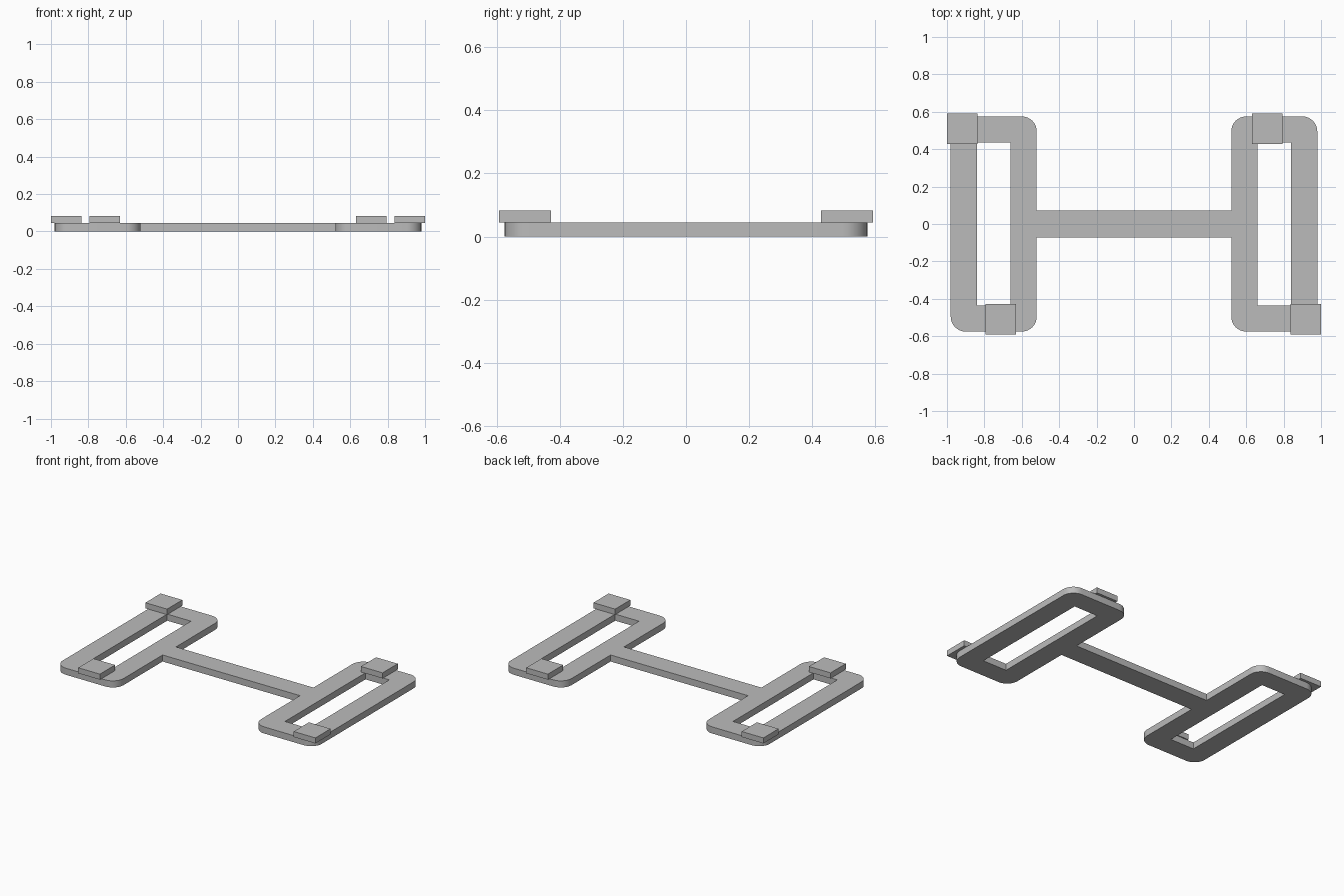
import bpy
import bmesh
from math import cos, sin, pi, radians

if "Cube" in bpy.data.objects:
    bpy.data.objects.remove(bpy.data.objects["Cube"], do_unlink=True)

GREY = (0.5, 0.5, 0.5, 1.0)
THICK = 0.045           # frame thickness
TOP = 0.083             # top of the pads

grey = bpy.data.materials.new("plain grey")
grey.use_nodes = True
grey.diffuse_color = GREY
grey.node_tree.nodes["Principled BSDF"].inputs["Base Color"].default_value = GREY


def finish(name, bm):
    bmesh.ops.recalc_face_normals(bm, faces=bm.faces)
    mesh = bpy.data.meshes.new(name)
    bm.to_mesh(mesh)
    bm.free()
    mesh.materials.append(grey)
    obj = bpy.data.objects.new(name, mesh)
    bpy.context.collection.objects.link(obj)
    return obj


def rectangle(cx, hx, hy, radius=0.0, steps=8):
    """Outline of a rectangle, with rounded corners if a radius is given."""
    points = []
    for i, (sx, sy) in enumerate([(1, 1), (-1, 1), (-1, -1), (1, -1)]):
        for k in range(steps + 1 if radius else 1):
            a = (i + k / steps) * pi / 2
            points.append((cx + sx * (hx - radius) + radius * cos(a),
                           sy * (hy - radius) + radius * sin(a)) if radius
                          else (cx + sx * hx, sy * hy))
    return points


def frame(name, cx):
    bm = bmesh.new()
    edges = []
    for loop in (rectangle(cx, 0.23, 0.575, 0.08), rectangle(cx, 0.09, 0.435)):
        verts = [bm.verts.new((x, y, 0)) for x, y in loop]
        edges += [bm.edges.new((v, verts[i - 1])) for i, v in enumerate(verts)]
    bmesh.ops.triangle_fill(bm, edges=edges, use_beauty=True)
    grown = bmesh.ops.extrude_face_region(bm, geom=bm.faces[:], use_keep_orig=True)
    top = [g for g in grown["geom"] if isinstance(g, bmesh.types.BMVert)]
    bmesh.ops.translate(bm, verts=top, vec=(0, 0, THICK))
    obj = finish(name, bm)
    bpy.ops.object.select_all(action="DESELECT")
    obj.select_set(True)
    bpy.context.view_layer.objects.active = obj
    bpy.ops.object.shade_smooth_by_angle(angle=radians(30))


def box(name, low, high):
    bm = bmesh.new()
    bmesh.ops.create_cube(bm, size=1)
    for v in bm.verts:
        v.co = [(a + b) / 2 + c * (b - a) for a, b, c in zip(low, high, v.co)]
    finish(name, bm)


# Two rounded rectangular frames and the bar joining them
frame("left_frame", 0.75)
frame("right_frame", -0.75)
box("cross_bar", (-0.52, -0.072, 0), (0.52, 0.072, THICK))

# Square pads; each side is the other turned half a circle
for side, s in (("left", 1), ("right", -1)):
    for place, x, y in (("outer", 0.918, -0.51), ("inner", 0.712, 0.51)):
        box(f"{side}_{place}_pad",
            (s * x - 0.082, s * y - 0.082, THICK),
            (s * x + 0.082, s * y + 0.082, TOP))
